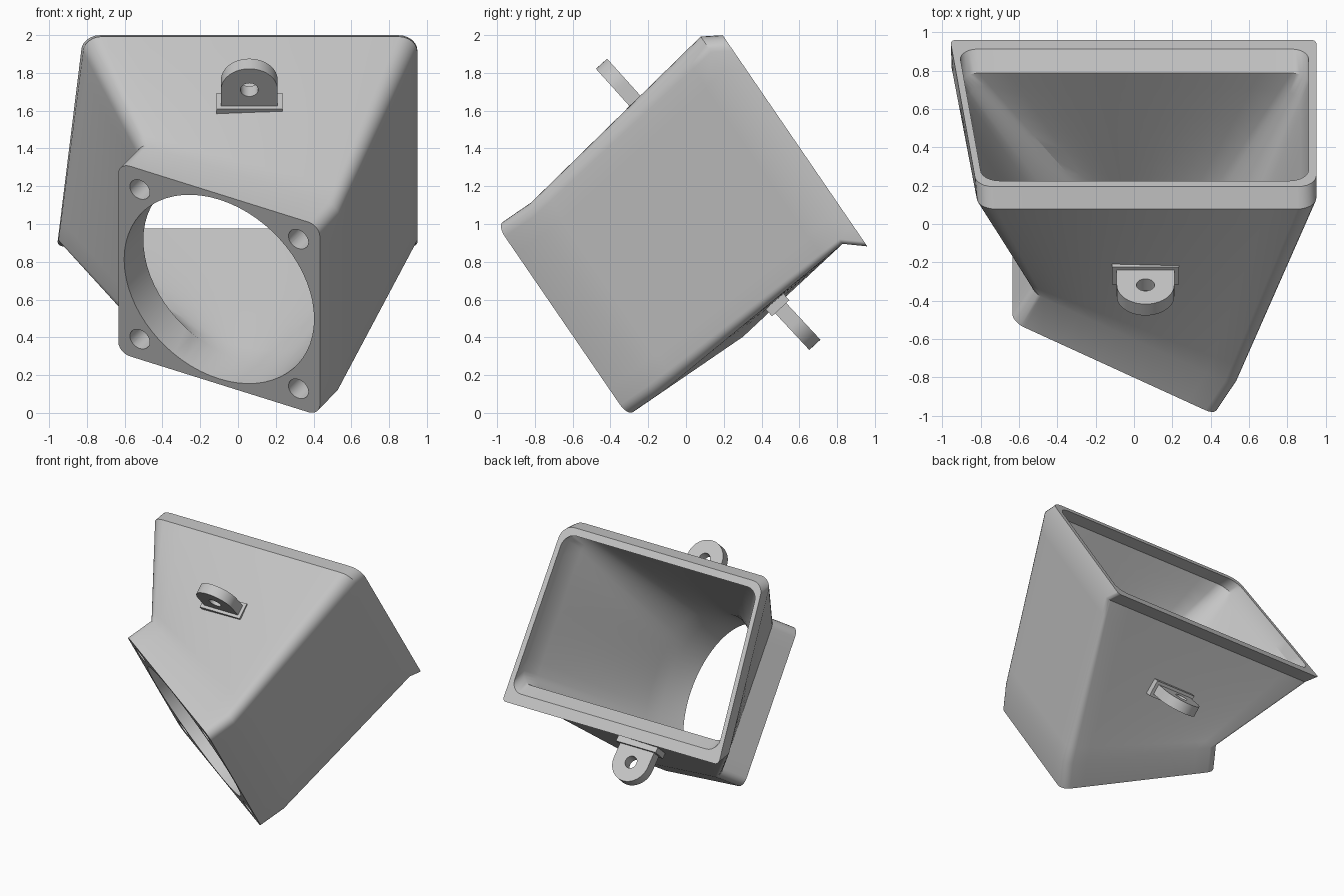
import bpy, bmesh
from math import sin, cos, pi, radians
from mathutils import Vector, Matrix

cube = bpy.data.objects.get("Cube")
if cube:
    bpy.data.objects.remove(cube, do_unlink=True)

grey = bpy.data.materials.new("light_grey")
grey.use_nodes = True
COLOUR = (0.56, 0.56, 0.56, 1)
grey.diffuse_color = COLOUR
grey.node_tree.nodes["Principled BSDF"].inputs["Base Color"].default_value = COLOUR

# Outlet axes (tilted about x) and flange axes (outlet axes turned about the tilted up)
X = Vector((1, 0, 0))
UP = Vector((0, -0.565, 0.825)).normalized()
OUT = X.cross(UP) * -1
OUT = OUT if OUT.y > 0 else -OUT
YAW = radians(29)
SIDE = X * cos(YAW) - OUT * sin(YAW)
INWARD = X * sin(YAW) + OUT * cos(YAW)
CENTRE = Vector((-0.1, -0.41, 0.655))
ARC, STRAIGHT, STEPS = 6, 10, 10


def flange_point(a, b, depth):
    return CENTRE + SIDE * a + UP * b + INWARD * depth


def outlet_point(a, b, depth):
    return X * a + UP * b + OUT * depth


def rounded_ring(frame, depth, left_top, left_bottom, right, bottom, top, r_top, r_bottom):
    """Rounded four-sided outline, counter-clockwise from the right top corner."""
    corners = [(right, top, -1, -1, r_top), (left_top, top, 1, -1, r_top),
               (left_bottom, bottom, 1, 1, r_bottom), (right, bottom, -1, 1, r_bottom)]
    arcs = []
    for k, (a, b, sa, sb, r) in enumerate(corners):
        c = Vector((a + sa * r, b + sb * r))
        angles = [(k + i / ARC) * pi / 2 for i in range(ARC + 1)]
        arcs.append([c + Vector((cos(t), sin(t))) * r for t in angles])
    pts = []
    for k, arc in enumerate(arcs):
        pts += arc
        following = arcs[(k + 1) % 4][0]
        pts += [arc[-1].lerp(following, i / STRAIGHT) for i in range(1, STRAIGHT)]
    return [frame(p.x, p.y, depth) for p in pts]


def circle_ring(depth, r):
    n = 4 * (ARC + STRAIGHT)
    angles = [pi / 4 + (i - ARC / 2) * 2 * pi / n for i in range(n)]
    return [flange_point(r * cos(t), r * sin(t), depth) for t in angles]


def loft(start, end):
    """Rings from start up to, but not including, end."""
    return [[p.lerp(q, s / STEPS) for p, q in zip(start, end)] for s in range(STEPS)]


def skin(bm, rings):
    """Join rings into a closed loop of quads."""
    loops = [[bm.verts.new(p) for p in ring] for ring in rings]
    n = len(rings[0])
    for k, ring in enumerate(loops):
        nxt = loops[(k + 1) % len(loops)]
        for i in range(n):
            j = (i + 1) % n
            bm.faces.new((ring[i], ring[j], nxt[j], nxt[i]))


def make_object(name, bm):
    bmesh.ops.recalc_face_normals(bm, faces=bm.faces)
    mesh = bpy.data.meshes.new(name)
    bm.to_mesh(mesh)
    bm.free()
    mesh.materials.append(grey)
    ob = bpy.data.objects.new(name, mesh)
    bpy.context.collection.objects.link(ob)
    return ob


def select(ob):
    bpy.ops.object.select_all(action='DESELECT')
    ob.select_set(True)
    bpy.context.view_layer.objects.active = ob


# Duct: square flange, lofted shell, sheared outlet rim, inner loft to a round bore
H, THICK, BORE = 0.61, 0.21, 0.575
flange_front = rounded_ring(flange_point, 0, -H, -H, H, -H, H, 0.07, 0.07)
flange_back = rounded_ring(flange_point, THICK, -H, -H, H, -H, H, 0.07, 0.07)
rim_back = rounded_ring(outlet_point, 1.19, -0.82, -0.95, 0.95, 0.27, 1.60, 0.1, 0.03)
rim_front = rounded_ring(outlet_point, 1.29, -0.83, -0.955, 0.95, 0.185, 1.54, 0.1, 0.03)
lip_front = rounded_ring(outlet_point, 1.29, -0.8, -0.905, 0.91, 0.27, 1.485, 0.1, 0.09)
lip_back = rounded_ring(outlet_point, 1.2, -0.79, -0.9, 0.91, 0.36, 1.54, 0.1, 0.09)
bore_back, bore_front = circle_ring(THICK, BORE), circle_ring(0, BORE)

bm = bmesh.new()
skin(bm, [flange_front] + loft(flange_back, rim_back) + [rim_back, rim_front, lip_front]
     + loft(lip_back, bore_back) + [bore_back, bore_front])
duct = make_object("duct_body", bm)

# Blind screw holes in the flange corners
bm = bmesh.new()
axes = Matrix((SIDE, UP, INWARD)).transposed().to_4x4()
for a in (-0.48, 0.48):
    for b in (-0.48, 0.48):
        bmesh.ops.create_cone(bm, cap_ends=True, segments=32, radius1=0.06, radius2=0.06, depth=0.32,
                              matrix=Matrix.Translation(flange_point(a, b, 0)) @ axes)
cutter = make_object("screw_hole_cutter", bm)
cutter.hide_render = True
cut = duct.modifiers.new("screw_holes", 'BOOLEAN')
cut.operation, cut.solver, cut.object = 'DIFFERENCE', 'EXACT', cutter
select(duct)
bpy.ops.object.modifier_apply(modifier=cut.name)
bpy.data.objects.remove(cutter, do_unlink=True)


# Mounting lugs: round-ended tab with a hole, on a small foot
def lug(name, hole, tip):
    tip = Vector(tip).normalized()
    across = X.cross(tip)
    place = Matrix.Translation(hole) @ Matrix((X, tip, across)).transposed().to_4x4()
    radius, root, half, n = 0.15, 0.15, 0.04, 48

    def outline(z, inner):
        pts = []
        for i in range(n):
            c, s = cos(2 * pi * i / n), sin(2 * pi * i / n)
            r = 0.047 if inner else radius
            if not inner and s < 0:
                r = min(radius / max(abs(c), 1e-6), root / abs(s))
            pts.append(place @ Vector((c * r, s * r, z)))
        return pts

    bm = bmesh.new()
    skin(bm, [outline(-half, False), outline(half, False), outline(half, True), outline(-half, True)])
    foot = Matrix.Translation((0, -0.14, 0)) @ Matrix.Diagonal((0.35, 0.05, 0.125, 1))
    bmesh.ops.create_cube(bm, size=1, matrix=place @ foot)
    return make_object(name, bm)


parts = [duct,
         lug("top_lug", (0.06, -0.347, 1.737), (0, -0.67, 0.745)),
         lug("bottom_lug", (0.06, 0.58, 0.47), (0, 0.68, -0.73))]

for ob in parts:
    select(ob)
    bpy.ops.object.shade_smooth_by_angle(angle=radians(30))
